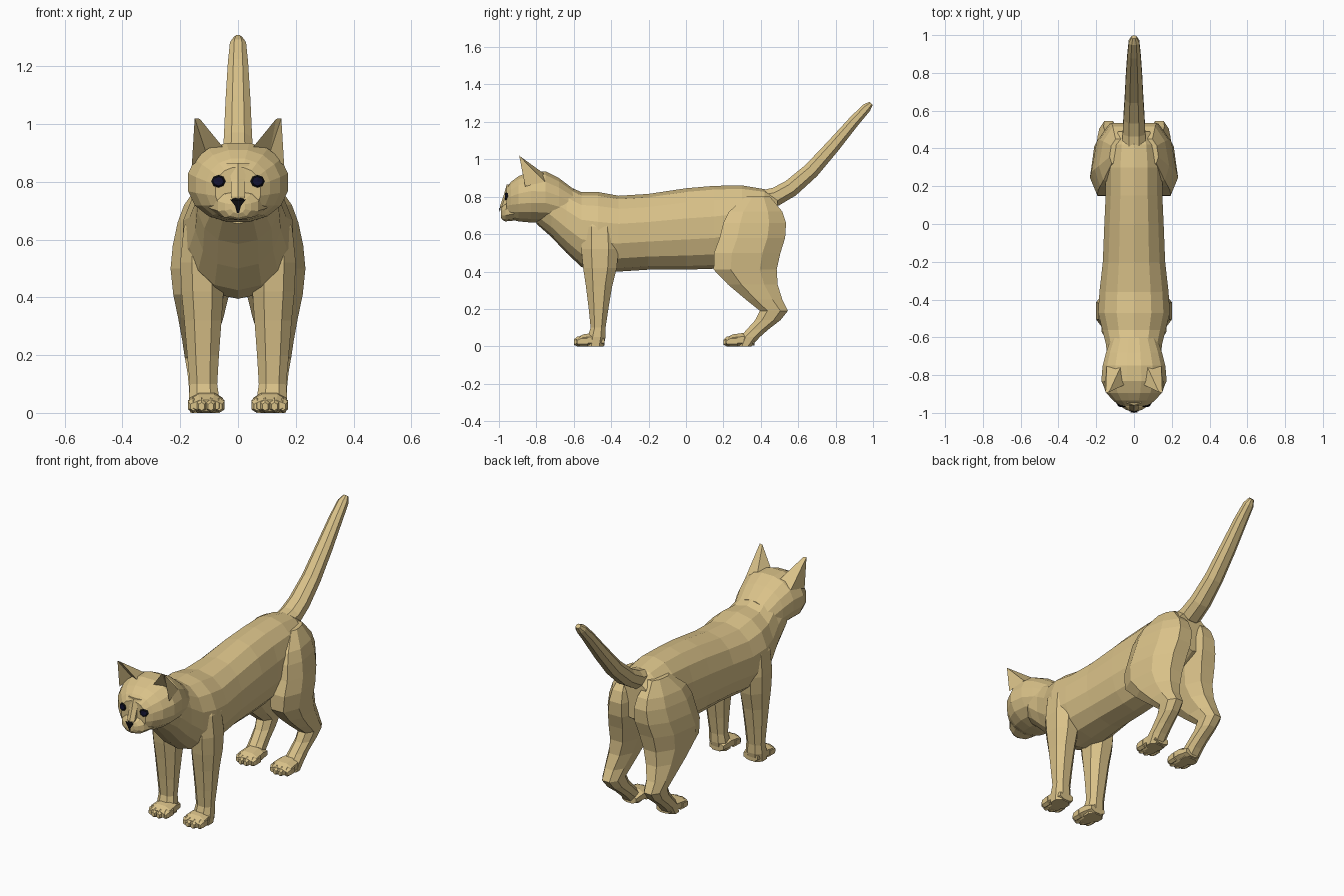
import bpy
import math
from mathutils import Vector
from mathutils.bvhtree import BVHTree

if "Cube" in bpy.data.objects:
    bpy.data.objects.remove(bpy.data.objects["Cube"])


def material(name, rgb):
    m = bpy.data.materials.new(name)
    m.diffuse_color = (*rgb, 1)
    m.use_nodes = True
    m.node_tree.nodes["Principled BSDF"].inputs["Base Color"].default_value = m.diffuse_color
    return m


FUR = material("tan fur", (0.70, 0.54, 0.25))
NAVY = material("dark navy", (0.006, 0.006, 0.03))
BLACK = material("black", (0.004, 0.004, 0.005))


def make(name, verts, faces, mats=(FUR,), mirror=False):
    me = bpy.data.meshes.new(name)
    me.from_pydata([tuple(v) for v in verts], [], faces)
    for m in mats:
        me.materials.append(m)
    ob = bpy.data.objects.new(name, me)
    bpy.context.collection.objects.link(ob)
    if mirror:
        ob.modifiers.new("mirror", 'MIRROR').use_mirror_merge = False
    return ob


def loft(name, rings, n=12, e=0.9, mats=(FUR,), mirror=False):
    """Skin rings given as (centre, first half axis, second half axis)."""
    def se(t):
        return math.copysign(abs(t) ** e, t) if abs(t) > 1e-6 else 0.0
    angles = [2 * math.pi * (i + 0.5) / n for i in range(n)]
    cs = [se(math.cos(a)) for a in angles]
    sn = [se(math.sin(a)) for a in angles]
    cm, sm = max(cs), max(sn)      # rings reach their full half axes
    verts = [Vector(c) + Vector(u) * (p / cm) + Vector(v) * (q / sm)
             for c, u, v in rings for p, q in zip(cs, sn)]
    faces = []
    for r in range(len(rings) - 1):
        for i in range(n):
            j = (i + 1) % n
            faces.append((r * n + i, r * n + j, (r + 1) * n + j, (r + 1) * n + i))
    faces.append(tuple(reversed(range(n))))
    faces.append(tuple(range((len(rings) - 1) * n, len(rings) * n)))
    # keep faces pointing outward
    c0, u0, v0 = rings[0]
    if Vector(u0).cross(Vector(v0)).dot(Vector(rings[-1][0]) - Vector(c0)) < 0:
        faces = [tuple(reversed(f)) for f in faces]
    return make(name, verts, faces, mats, mirror)


def along_y(stations, x=0):
    """(y, top, bottom, half width) sections."""
    return [((x, y, (t + b) / 2), (w, 0, 0), (0, 0, (t - b) / 2)) for y, t, b, w in stations]


def along_z(stations):
    """(z, front y, back y, inner x, outer x, inward shift of the back) sections."""
    return [(((a + b) / 2, (f + k) / 2, z), ((b - a) / 2, 0, 0), (-s, (k - f) / 2, 0))
            for z, f, k, a, b, s in stations]


# Torso with neck
loft("torso", along_y([
    (-.80, .90, .655, .11), (-.72, .895, .585, .142), (-.64, .86, .50, .148),
    (-.56, .825, .425, .168), (-.47, .825, .395, .19), (-.36, .805, .40, .183),
    (-.20, .815, .41, .165), (0, .845, .41, .157), (.15, .858, .415, .15),
    (.30, .86, .46, .15), (.42, .84, .52, .135), (.49, .80, .57, .10)]), 14, .9)

# Head
head = loft("head", along_y([
    (-.96, .85, .69, .078), (-.935, .88, .678, .11), (-.895, .91, .668, .146),
    (-.83, .935, .662, .173), (-.75, .935, .66, .166), (-.68, .90, .65, .148),
    (-.60, .84, .64, .12)]), 16, .92)

# Muzzle, chin and nose bridge
loft("muzzle", along_y([
    (-.92, .785, .672, .10), (-.965, .765, .668, .07), (-.982, .75, .676, .045),
    (-.99, .738, .69, .024)]), 10)
loft("nose_bridge", [
    ((0, -.935, .865), (.04, 0, 0), (0, .024, 0)), ((0, -.95, .81), (.024, 0, 0), (0, .024, 0)),
    ((0, -.972, .75), (.024, 0, 0), (0, .022, 0)), ((0, -.975, .725), (.014, 0, 0), (0, .016, 0))], 6)

# Nose with the mouth line below it
make("nose", [(-.026, -.995, .738), (.026, -.995, .738), (.010, -.998, .716), (-.010, -.998, .716),
              (0, -1, .735), (.004, -.993, .692), (-.004, -.993, .692), (0, -.985, .748)],
     [(0, 3, 4), (3, 2, 4), (2, 1, 4), (1, 7, 4), (7, 0, 4), (3, 6, 5, 2)], (BLACK,))

# Eyes: thin plates following the face, dark rim around a navy centre
tree = BVHTree.FromPolygons([v.co for v in head.data.vertices],
                            [tuple(p.vertices) for p in head.data.polygons])


def on_face(x, z, lift):
    hit = tree.ray_cast(Vector((x, -2, z)), Vector((0, 1, 0)))[0]
    return (x, (hit.y if hit else -.95) - lift, z)


N = 8
pts = [on_face(.068, .802, .009)]
for s, lift in ((.72, .009), (1, .004)):
    for i in range(N):
        a = 2 * math.pi * i / N
        pts.append(on_face(.068 + .025 * s * math.cos(a), .802 + .022 * s * math.sin(a), lift))
fc = [(0, 1 + i, 1 + (i + 1) % N) for i in range(N)]
fc += [(1 + i, 1 + N + i, 1 + N + (i + 1) % N, 1 + (i + 1) % N) for i in range(N)]
eye = make("eye", pts, fc, (NAVY, BLACK), True)
for p in eye.data.polygons:
    p.material_index = 0 if p.index < N else 1

# Ears: hollow at the front, leaning forward
make("ear", [(.15, -.892, 1.02), (.048, -.85, .915), (.16, -.86, .855), (.145, -.755, .88),
             (.07, -.755, .92), (.11, -.81, .90), (.132, -.89, 1.018)],
     [(1, 5, 6), (5, 2, 0), (5, 0, 6), (2, 3, 0), (3, 4, 6, 0), (4, 1, 6)], mirror=True)

# Legs
loft("front_leg", along_z([
    (.74, -.52, -.41, .07, .15, 0), (.64, -.555, -.37, .06, .188, 0),
    (.52, -.56, -.36, .05, .20, 0), (.42, -.55, -.37, .05, .196, 0),
    (.32, -.535, -.395, .057, .186, 0), (.20, -.52, -.415, .066, .176, 0),
    (.10, -.51, -.43, .072, .167, 0), (.05, -.525, -.43, .065, .17, 0),
    (0, -.53, -.44, .068, .165, 0)]), 8, .88, mirror=True)
loft("hind_leg", along_z([
    (.80, .32, .45, .06, .125, .01), (.72, .23, .515, .035, .175, .025),
    (.66, .20, .535, .025, .195, .03), (.58, .18, .53, .02, .212, .03),
    (.50, .15, .505, .025, .222, .025), (.41, .148, .485, .04, .215, .02),
    (.33, .225, .49, .055, .203, .01), (.25, .32, .515, .075, .193, 0),
    (.19, .395, .545, .085, .184, 0), (.14, .37, .505, .085, .175, 0),
    (.09, .325, .44, .08, .17, 0), (.05, .29, .395, .075, .17, 0),
    (0, .28, .35, .075, .165, 0)]), 8, .88, mirror=True)

# Paws with four toes each
for label, y in (("front", -.6), ("hind", .2)):
    loft(label + "_paw", along_y([(y + .012, .045, .006, .045), (y + .05, .064, 0, .06),
                                  (y + .11, .072, 0, .056), (y + .165, .05, .005, .045)], .11),
         8, .85, mirror=True)
    for k, (dx, dy) in enumerate(((-.045, .016), (-.016, 0), (.016, 0), (.045, .016))):
        loft(f"{label}_toe_{k + 1}", along_y([
            (y + dy, .036, .008, .010), (y + dy + .018, .052, 0, .018),
            (y + dy + .06, .056, 0, .018)], .11 + dx), 6, .85, mirror=True)

# Tail: rings square to the rising path
path = [(.39, .785, .06, .045), (.48, .80, .06, .05), (.56, .845, .056, .047),
        (.67, .94, .049, .043), (.79, 1.075, .043, .037), (.90, 1.205, .035, .03),
        (.965, 1.275, .028, .025), (.99, 1.299, .014, .012)]
rings = []
for i, (y, z, w, t) in enumerate(path):
    a, b = path[max(i - 1, 0)], path[min(i + 1, len(path) - 1)]
    d = Vector((0, b[0] - a[0], b[1] - a[1])).normalized()
    rings.append(((0, y, z), (w, 0, 0), Vector((0, -d.z, d.y)) * t))
loft("tail", rings, 8)
